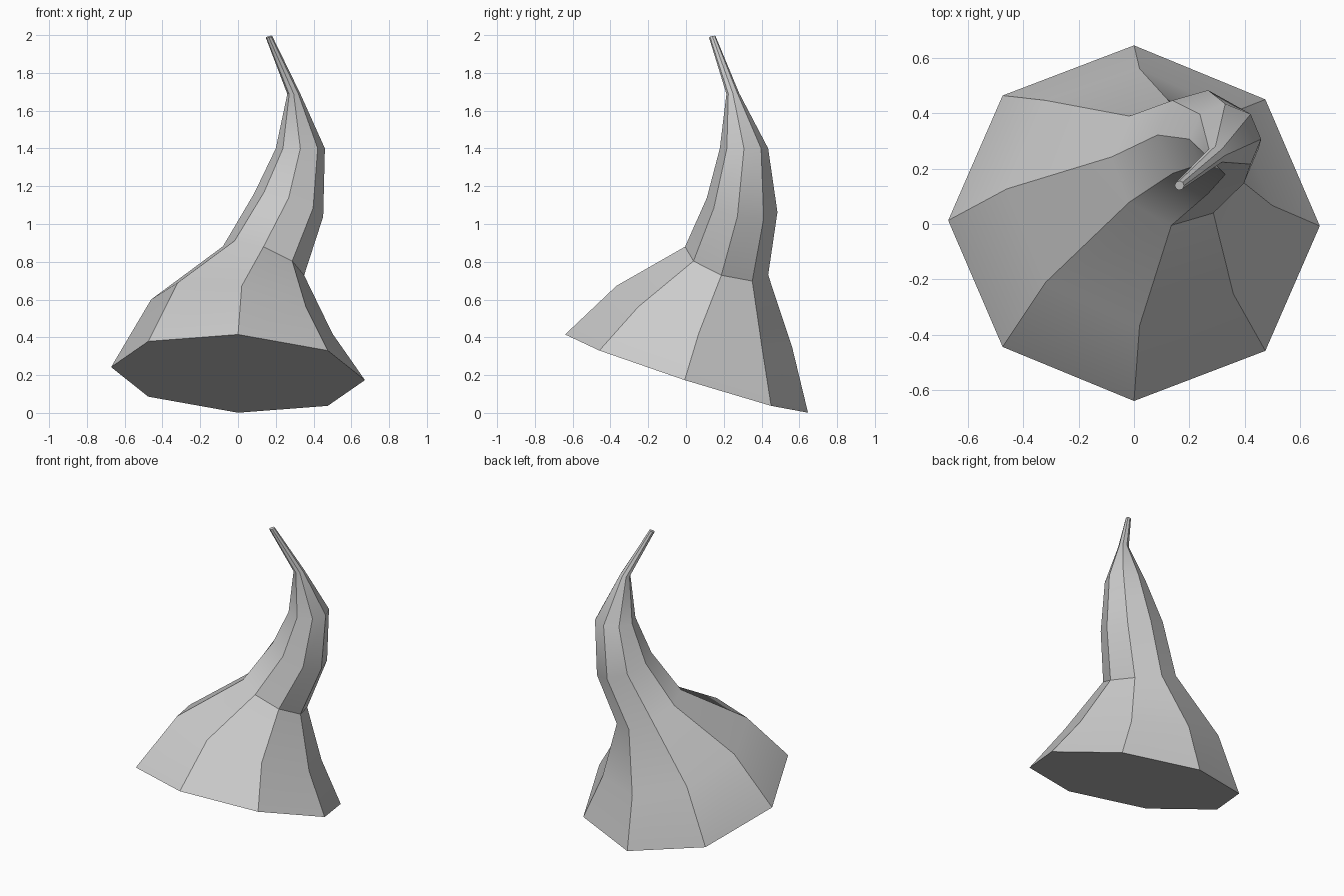
import bpy
from math import cos, sin, tau

cube = bpy.data.objects.get("Cube")
if cube:
    bpy.data.objects.remove(cube, do_unlink=True)

SIDES = 8

# Plain grey material
grey = bpy.data.materials.new("light grey")
grey.use_nodes = True
colour = (0.6, 0.6, 0.6, 1)
grey.diffuse_color = colour
grey.node_tree.nodes["Principled BSDF"].inputs["Base Color"].default_value = colour

# Tilted rings: centre, x radius, y radius, skew, slope along x, slope along y
rings = [
    ((0.00, 0.003, 0.208), 0.672, 0.643, 0.010, -0.056, -0.322),  # brim
    ((0.02, 0.097, 0.51), 0.48, 0.465, 0.030, -0.21, -0.35),      # flare
    ((0.135, 0.215, 0.805), 0.215, 0.22, 0.028, -0.40, -0.34),    # neck
    ((0.268, 0.297, 1.10), 0.183, 0.187, 0.025, -0.36, -0.20),    # shoulder
    ((0.33, 0.307, 1.40), 0.13, 0.128, 0.0, 0.0, 0.0),            # bend
    ((0.295, 0.248, 1.69), 0.034, 0.034, 0.0, 0.05, 0.05),        # thin part
    ((0.164, 0.139, 1.991), 0.017, 0.017, 0.0, 0.25, 0.25),       # tip
]


def ring_points(centre, rx, ry, skew, sx, sy):
    cx, cy, cz = centre
    points = []
    for i in range(SIDES):
        a = tau * i / SIDES
        dx = rx * cos(a)
        dy = ry * sin(a) - skew * cos(a)
        points.append((cx + dx, cy + dy, cz + sx * dx + sy * dy))
    return points


# Bent horn body, bridged ring to ring and capped at both ends
verts = [p for ring in rings for p in ring_points(*ring)]
faces = [tuple(reversed(range(SIDES)))]
for r in range(len(rings) - 1):
    for i in range(SIDES):
        a, b = r * SIDES + i, r * SIDES + (i + 1) % SIDES
        faces.append((a, b, b + SIDES, a + SIDES))
faces.append(tuple(range(len(verts) - SIDES, len(verts))))

mesh = bpy.data.meshes.new("bent_horn")
mesh.from_pydata(verts, [], faces)
mesh.materials.append(grey)
horn = bpy.data.objects.new("bent_horn", mesh)
bpy.context.collection.objects.link(horn)

# Smooth shading with sharp edges kept
bpy.ops.object.select_all(action="DESELECT")
horn.select_set(True)
bpy.context.view_layer.objects.active = horn
bpy.ops.object.shade_smooth_by_angle(angle=tau / 12)
